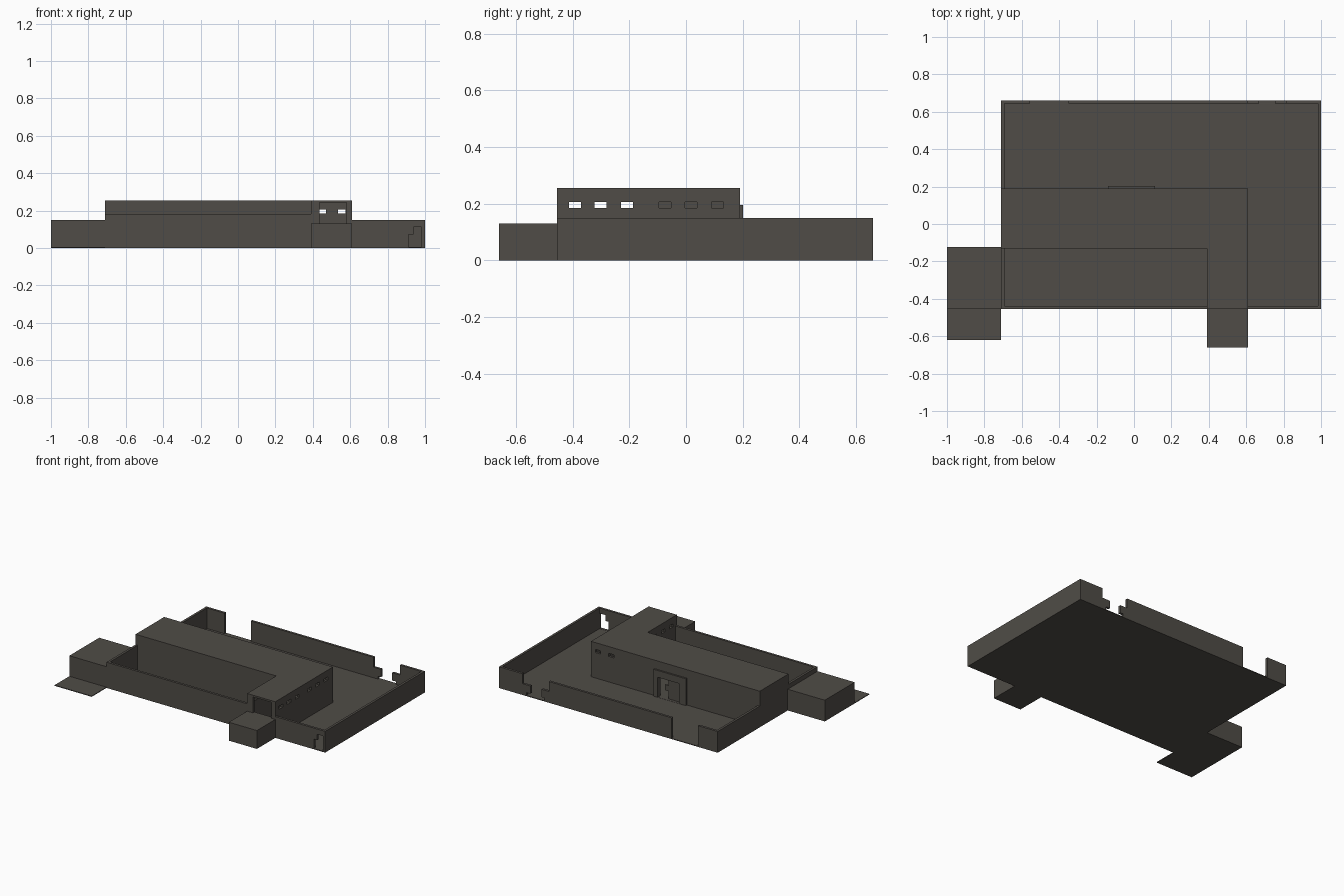
import bpy, bmesh
from mathutils import Vector

if "Cube" in bpy.data.objects:
    bpy.data.objects.remove(bpy.data.objects["Cube"])

# Single stone colour
stone = bpy.data.materials.new("dark_stone")
stone.use_nodes = True
COLOR = (0.08, 0.073, 0.063, 1)
stone.diffuse_color = COLOR
bsdf = stone.node_tree.nodes["Principled BSDF"]
bsdf.inputs["Base Color"].default_value = COLOR
bsdf.inputs["Roughness"].default_value = 0.9


def prism(name, outline, start, end, axis="z"):
    """Extrude an outline along z (outline in x, y) or along y (outline in x, z)."""
    bm = bmesh.new()
    place = (lambda a, b: (a, b, start)) if axis == "z" else (lambda a, b: (a, start, b))
    face = bm.faces.new([bm.verts.new(place(a, b)) for a, b in outline])
    push = Vector((0, 0, end - start)) if axis == "z" else Vector((0, end - start, 0))
    new = bmesh.ops.extrude_face_region(bm, geom=[face])["geom"]
    bmesh.ops.translate(bm, vec=push, verts=[g for g in new if isinstance(g, bmesh.types.BMVert)])
    bmesh.ops.recalc_face_normals(bm, faces=bm.faces)
    mesh = bpy.data.meshes.new(name)
    bm.to_mesh(mesh)
    bm.free()
    mesh.materials.append(stone)
    obj = bpy.data.objects.new(name, mesh)
    bpy.context.collection.objects.link(obj)
    return obj


def box(name, x0, x1, y0, y1, z0, z1):
    return prism(name, [(x0, y0), (x1, y0), (x1, y1), (x0, y1)], z0, z1)


def cut(target, cutter):
    mod = target.modifiers.new("cut", "BOOLEAN")
    mod.operation = "DIFFERENCE"
    mod.solver = "EXACT"
    mod.object = cutter
    bpy.context.view_layer.objects.active = target
    bpy.ops.object.modifier_apply(modifier=mod.name)
    bpy.data.objects.remove(cutter)


# Main extents
LEFT, RIGHT, FRONT, BACK = -0.71, 1.0, -0.455, 0.66
WING0, WING1, HALL0, HALL1 = 0.39, 0.61, -0.13, 0.19
ROOF, WALL, T = 0.255, 0.15, 0.017


def l_shape(inset):
    i = inset
    return [(LEFT + i, HALL0 + i), (WING0 + i, HALL0 + i), (WING0 + i, FRONT + i),
            (WING1 - i, FRONT + i), (WING1 - i, HALL1 - i), (LEFT + i, HALL1 - i)]


# Ground slabs
box("yard_floor", LEFT, RIGHT, FRONT, BACK, 0, 0.005)
box("annex_forecourt", -1, LEFT, -0.62, FRONT, 0, 0.005)

# L-shaped hollow building with a flat roof
hall = prism("building_shell", l_shape(0), 0, ROOF)
cut(hall, prism("hollow", l_shape(T), 0.006, 0.244))
cut(hall, box("front_opening", 0.435, 0.58, FRONT - 0.05, FRONT + 0.05, 0.13, 0.243))

# Small windows: first three pass through both wing walls
for i, y in enumerate([-0.392, -0.302, -0.209, -0.074, 0.018, 0.111]):
    x0 = WING0 - 0.05 if i < 3 else WING1 - 0.05
    cut(hall, box("side_window", x0, WING1 + 0.05, y - 0.021, y + 0.021, 0.185, 0.207))
for x in (0.45, 0.555):
    cut(hall, box("back_window", x - 0.021, x + 0.021, HALL1 - 0.05, HALL1 + 0.05, 0.185, 0.207))

# Back doorway with a raised frame and a half-open stepped door
cut(hall, box("door_hole", -0.086, 0.08, HALL1 - 0.05, HALL1 + 0.05, 0.006, 0.147))
frame = box("door_frame", -0.14, 0.112, HALL1 - 0.002, HALL1 + 0.012, 0, 0.195)
cut(frame, box("frame_hole", -0.086, 0.08, HALL1 - 0.05, HALL1 + 0.05, 0.006, 0.147))
prism("door_panel", [(-0.09, 0), (0.01, 0), (0.01, 0.06), (0.035, 0.06),
                     (0.035, 0.1), (0.01, 0.1), (0.01, 0.15), (-0.09, 0.15)],
      HALL1 - 0.015, HALL1 - 0.008, "y")

# Low block in front of the wing, and the side annex
box("front_block", WING0, WING1, -0.66, FRONT, 0, 0.13)
box("annex", -1, LEFT, FRONT, -0.122, 0, WALL)

# Front court walls
box("court_front_wall", LEFT, WING0, FRONT, FRONT + T, 0, 0.182)
box("court_left_wall", LEFT, LEFT + T, FRONT, HALL0, 0, 0.182)

# Back yard walls
box("yard_left_wall", LEFT, LEFT + T, HALL1, BACK, 0, WALL)
box("yard_right_wall", RIGHT - T, RIGHT, FRONT, BACK, 0, WALL)
front_wall = box("yard_front_wall", WING1, RIGHT, FRONT, FRONT + T, 0, WALL)
cut(front_wall, prism("stepped_door", [(0.912, 0.006), (0.982, 0.006), (0.982, 0.113),
                                       (0.938, 0.113), (0.938, 0.072), (0.912, 0.072)],
                      FRONT - 0.05, FRONT + 0.05, "y"))

# Back wall in three pieces: wide gap, then a stepped gateway
box("back_wall_end", LEFT, -0.555, BACK - T, BACK, 0, WALL)
prism("back_wall_middle", [(-0.35, 0), (0.645, 0), (0.645, 0.025), (0.668, 0.025), (0.668, 0.08),
                           (0.61, 0.08), (0.61, WALL), (-0.35, WALL)], BACK - T, BACK, "y")
prism("back_wall_corner", [(RIGHT, 0), (0.785, 0), (0.785, 0.025), (0.755, 0.025), (0.755, 0.08),
                           (0.815, 0.08), (0.815, WALL), (RIGHT, WALL)], BACK - T, BACK, "y")
